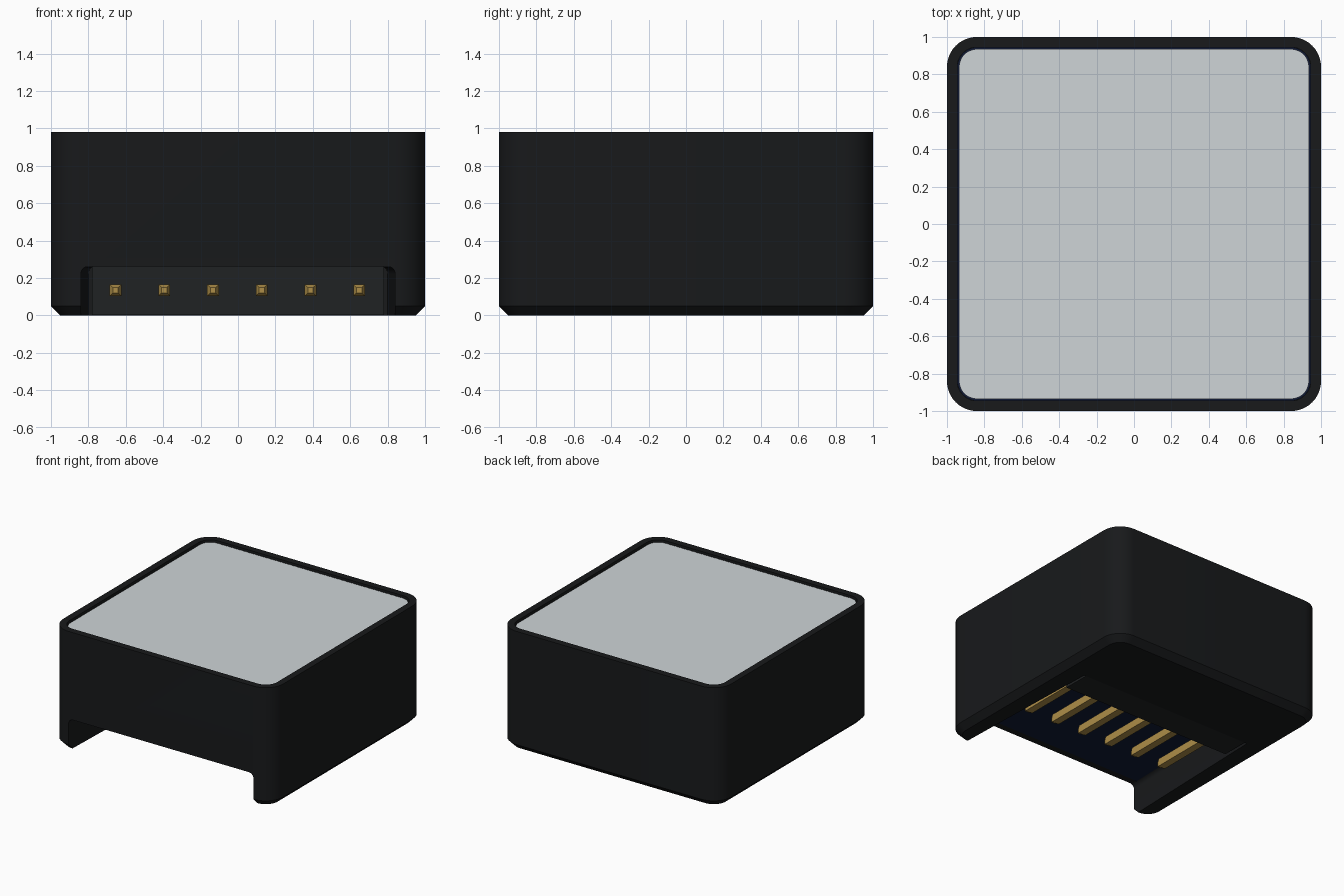
import bpy, bmesh, math

if "Cube" in bpy.data.objects:
    bpy.data.objects.remove(bpy.data.objects["Cube"])


def material(name, color):
    m = bpy.data.materials.new(name)
    m.diffuse_color = (*color, 1)
    m.use_nodes = True
    m.node_tree.nodes["Principled BSDF"].inputs["Base Color"].default_value = m.diffuse_color
    return m


BLACK = material("black_plastic", (0.009, 0.010, 0.011))
CHARCOAL = material("charcoal_plastic", (0.014, 0.016, 0.017))
NAVY = material("navy_board", (0.005, 0.010, 0.035))
PALE = material("pale_panel", (0.62, 0.66, 0.68))
GOLD = material("gold", (0.42, 0.27, 0.065))


def loft(name, rings, mat=None):
    """Closed solid through rings of equal point count."""
    bm = bmesh.new()
    loops = [[bm.verts.new(p) for p in ring] for ring in rings]
    n = len(loops[0])
    for a, b in zip(loops, loops[1:]):
        for i in range(n):
            j = (i + 1) % n
            bm.faces.new((a[i], a[j], b[j], b[i]))
    bm.faces.new(loops[0][::-1])
    bm.faces.new(loops[-1])
    bmesh.ops.recalc_face_normals(bm, faces=bm.faces)
    me = bpy.data.meshes.new(name)
    bm.to_mesh(me)
    bm.free()
    ob = bpy.data.objects.new(name, me)
    bpy.context.collection.objects.link(ob)
    if mat:
        me.materials.append(mat)
    return ob


def rounded_square(half, r, z, seg=10):
    pts = []
    for k in range(4):
        mid = math.radians(45 + 90 * k)
        cx = math.copysign(half - r, math.cos(mid))
        cy = math.copysign(half - r, math.sin(mid))
        for i in range(seg + 1):
            a = math.radians(90 * (k + i / seg))
            pts.append((cx + r * math.cos(a), cy + r * math.sin(a), z))
    return pts


def arch(half, y, top=0.262, r=0.04, seg=6):
    pts = [(-half, y, -0.1), (half, y, -0.1)]
    for side in (0, 1):
        cx = (half - r) * (1 - 2 * side)
        for i in range(seg + 1):
            a = math.radians(90 * (side + i / seg))
            pts.append((cx + r * math.cos(a), y, top - r + r * math.sin(a)))
    return pts


def activate(ob):
    bpy.ops.object.select_all(action='DESELECT')
    ob.select_set(True)
    bpy.context.view_layer.objects.active = ob


def cut(ob, cutter):
    cutter.hide_render = True
    mod = ob.modifiers.new("cut", 'BOOLEAN')
    mod.operation = 'DIFFERENCE'
    mod.solver = 'EXACT'
    mod.object = cutter
    activate(ob)
    bpy.ops.object.modifier_apply(modifier=mod.name)
    bpy.data.objects.remove(cutter)


def smooth(ob):
    activate(ob)
    bpy.ops.object.shade_smooth_by_angle(angle=math.radians(30))


# Housing: rounded box with a chamfered foot
housing = loft("housing", [rounded_square(0.95, 0.11, 0),
                           rounded_square(1.0, 0.16, 0.05),
                           rounded_square(1.0, 0.16, 0.98)], BLACK)
# Open top well, then the tapered connector bay through front and bottom
cut(housing, loft("well_cutter", [rounded_square(0.945, 0.105, 0.258),
                                  rounded_square(0.945, 0.105, 1.1)]))
cut(housing, loft("bay_cutter", [arch(0.843, -1.1), arch(0.80, 0.37)]))
smooth(housing)

# Board filling the housing, seen in the bay and around the panel
smooth(loft("board_core", [rounded_square(0.944, 0.104, 0.261),
                           rounded_square(0.944, 0.104, 0.945)], NAVY))

# Pale face panel
smooth(loft("face_panel", [rounded_square(0.935, 0.095, 0.94),
                           rounded_square(0.935, 0.095, 0.965)], PALE))


def rect(hx, z0, z1, y, cx=0):
    return [(cx - hx, y, z0), (cx + hx, y, z0), (cx + hx, y, z1), (cx - hx, y, z1)]


# Connector header
loft("connector_header", [rect(0.78, 0.002, 0.261, 0.14),
                          rect(0.78, 0.002, 0.261, 0.369)], CHARCOAL)

# Six pins with tapered tips
for i in range(6):
    x = -0.655 + i * 0.2606
    loft(f"pin_{i + 1}", [rect(h, 0.135 - h, 0.135 + h, y, x)
                          for h, y in ((0.014, -0.49), (0.031, -0.455), (0.031, 0.18))], GOLD)
